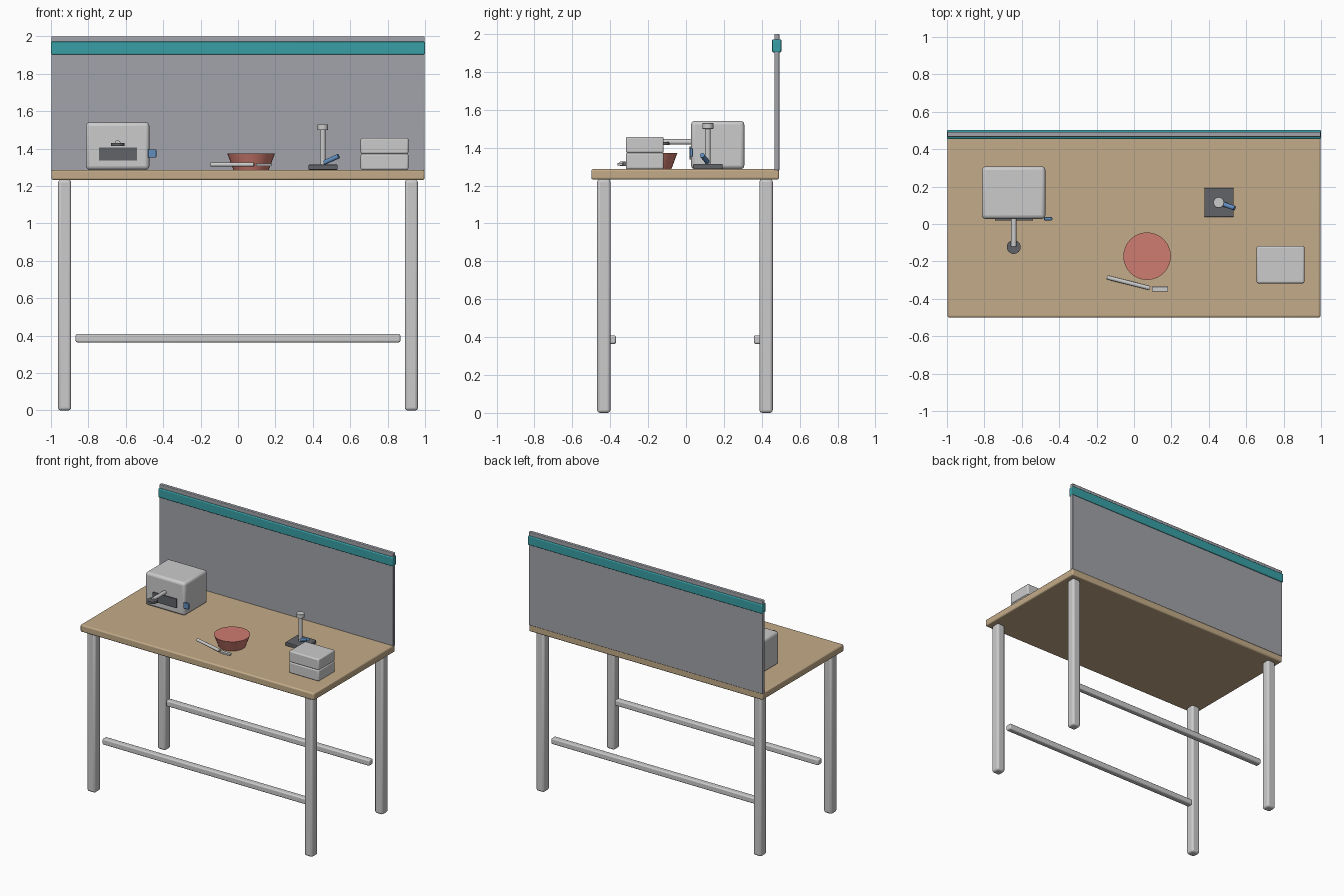
import bpy, math
from mathutils import Vector

if "Cube" in bpy.data.objects:
    bpy.data.objects.remove(bpy.data.objects["Cube"])


def material(name, rgb):
    m = bpy.data.materials.new(name)
    m.diffuse_color = (*rgb, 1)
    m.use_nodes = True
    m.node_tree.nodes["Principled BSDF"].inputs["Base Color"].default_value = m.diffuse_color
    return m


WOOD = material("wood", (0.55, 0.41, 0.25))
TEAL = material("teal", (0.04, 0.35, 0.38))
DARK = material("dark_grey", (0.12, 0.125, 0.14))
BLUE = material("blue", (0.12, 0.27, 0.52))
CLAY = material("clay", (0.62, 0.2, 0.16))
SLATE = material("slate", (0.36, 0.37, 0.4))


def finish(ob, name, mat, bevel):
    ob.name = name
    if mat:
        ob.data.materials.append(mat)
    if bevel:
        b = ob.modifiers.new("bevel", "BEVEL")
        b.width, b.segments, b.limit_method = bevel, 3, "ANGLE"
    bpy.ops.object.shade_smooth_by_angle(angle=math.radians(35))
    return ob


def box(name, x, y, z, mat=None, bevel=0.0):
    """Box from (min, max) ranges on each axis."""
    bpy.ops.mesh.primitive_cube_add(size=1, location=[sum(r) / 2 for r in (x, y, z)])
    ob = bpy.context.object
    ob.scale = [r[1] - r[0] for r in (x, y, z)]
    bpy.ops.object.transform_apply(location=False, rotation=False, scale=True)
    return finish(ob, name, mat, bevel)


def rod(name, a, b, r, mat=None, r2=None, bevel=0.0):
    """Cylinder or cone from point a to point b."""
    a, b = Vector(a), Vector(b)
    d = b - a
    bpy.ops.mesh.primitive_cone_add(vertices=32, radius1=r, radius2=r if r2 is None else r2,
                                    depth=d.length, location=(a + b) / 2,
                                    rotation=d.to_track_quat("Z", "Y").to_euler())
    return finish(bpy.context.object, name, mat, bevel)


TOP = 1.287  # work surface height

# Table: top, four legs and two long rails
box("tabletop", (-0.997, 0.997), (-0.5, 0.492), (1.232, TOP), WOOD, 0.01)
for side, sx in (("left", -1), ("right", 1)):
    for end, cy in (("front", -0.434), ("back", 0.423)):
        cx = sx * 0.927
        box(f"{end}_{side}_leg", (cx - 0.035, cx + 0.035), (cy - 0.035, cy + 0.035),
            (0, 1.234), None, 0.015)
for end, cy in (("front", -0.393), ("back", 0.382)):
    box(f"{end}_rail", (-0.868, 0.868), (cy - 0.023, cy + 0.023), (0.364, 0.409), None, 0.009)

# Back panel with coloured band
box("back_panel", (-0.998, 0.998), (0.466, 0.493), (1.28, 2.0), SLATE, 0.005)
box("panel_band", (-1.0, 1.0), (0.455, 0.503), (1.903, 1.972), TEAL, 0.006)

# Coffee machine: body, dark inset, switch, filter handle and basket
box("machine_body", (-0.813, -0.474), (0.027, 0.308), (TOP, 1.541), None, 0.02)
box("machine_inset", (-0.743, -0.54), (0.019, 0.035), (1.337, 1.407), DARK)
box("machine_switch", (-0.481, -0.437), (0.02, 0.037), (1.352, 1.396), BLUE, 0.004)
rod("filter_handle", (-0.643, -0.12, 1.43), (-0.643, 0.04, 1.43), 0.0145)
rod("filter_basket", (-0.643, -0.123, 1.413), (-0.643, -0.123, 1.43), 0.037, DARK)

# Solid tapered bowl
rod("bowl", (0.07, -0.172, TOP), (0.07, -0.172, 1.373), 0.095, CLAY, 0.127)

# Utensil in front of the bowl
rod("utensil_handle", (-0.145, -0.285, 1.315), (0.085, -0.343, 1.315), 0.0115)
box("utensil_blade", (0.096, 0.182), (-0.361, -0.335), (1.306, 1.32), None, 0.002)

# Press: base, column, cap and lever
box("press_base", (0.376, 0.533), (0.037, 0.193), (TOP, 1.314), DARK, 0.005)
rod("press_column", (0.453, 0.115, 1.31), (0.453, 0.115, 1.505), 0.015)
rod("press_cap", (0.453, 0.115, 1.499), (0.453, 0.115, 1.53), 0.029, None, None, 0.003)
rod("press_lever", (0.46, 0.112, 1.325), (0.538, 0.085, 1.36), 0.0125, BLUE)

# Stacked storage boxes
for i in range(2):
    z = TOP + i * 0.085
    box(f"storage_box_{i + 1}", (0.656, 0.911), (-0.317, -0.118), (z, z + 0.085), None, 0.009)
